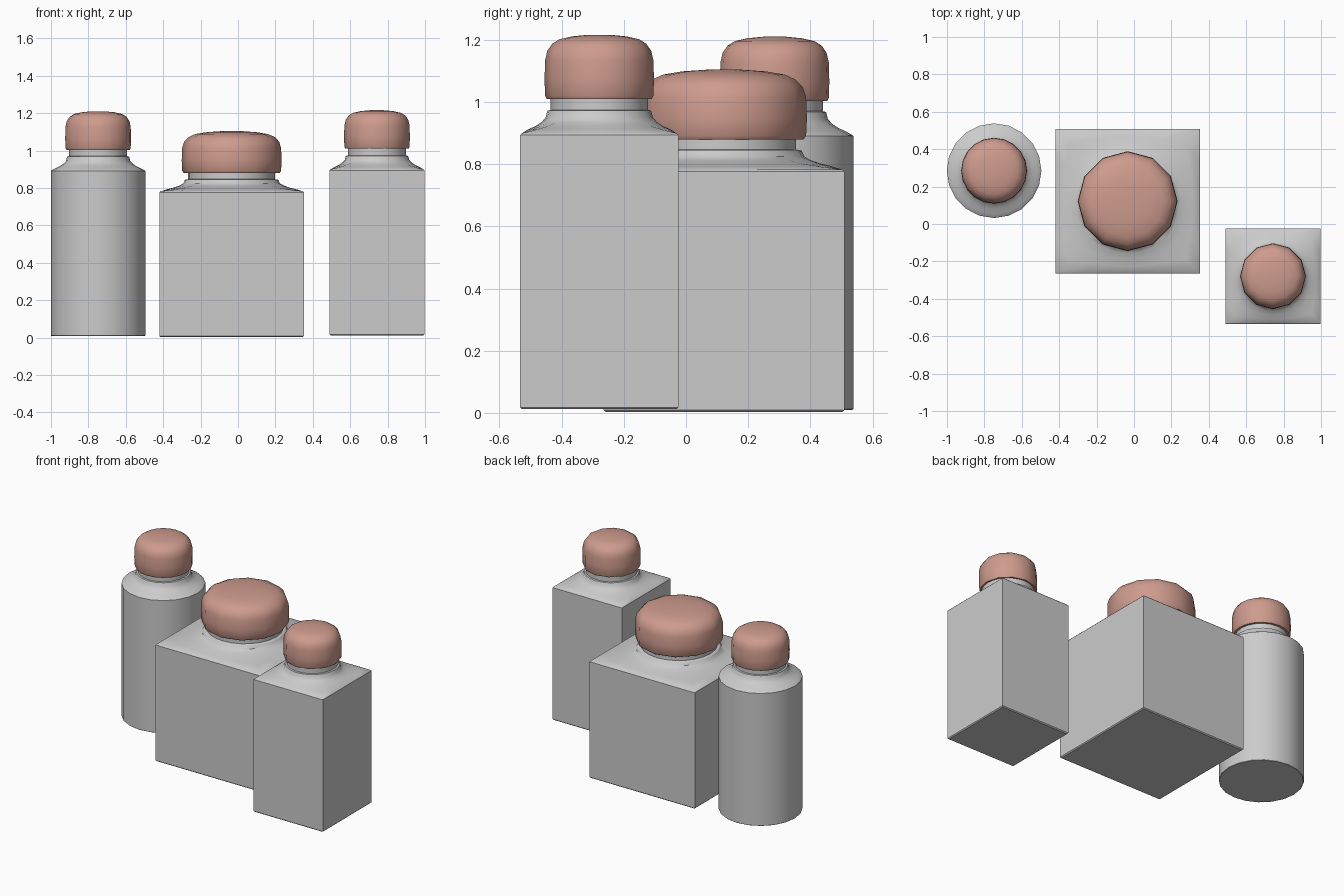
import bpy, bmesh, math

if "Cube" in bpy.data.objects:
    bpy.data.objects.remove(bpy.data.objects["Cube"])

clay = bpy.data.materials.new("cap_clay")
clay.diffuse_color = (0.62, 0.33, 0.27, 1)
clay.use_nodes = True
clay.node_tree.nodes["Principled BSDF"].inputs["Base Color"].default_value = clay.diffuse_color


def loft(name, centre, rings, sides, angle, mat=None):
    """Stack rings (z, radius, squareness) around a vertical axis and close both ends."""
    bm = bmesh.new()
    loops = []
    for z, r, sq in rings:
        loop = []
        for i in range(sides):
            a = 2 * math.pi * i / sides
            c, s = math.cos(a), math.sin(a)
            k = r * (1 - sq + sq / max(abs(c), abs(s)))
            loop.append(bm.verts.new((centre[0] + k * c, centre[1] + k * s, z)))
        loops.append(loop)
    for lo, hi in zip(loops, loops[1:]):
        for i in range(sides):
            j = (i + 1) % sides
            bm.faces.new((lo[i], lo[j], hi[j], hi[i]))
    bm.faces.new(loops[0][::-1])
    bm.faces.new(loops[-1])
    me = bpy.data.meshes.new(name)
    bm.to_mesh(me)
    bm.free()
    ob = bpy.data.objects.new(name, me)
    bpy.context.collection.objects.link(ob)
    if mat:
        me.materials.append(mat)
    bpy.ops.object.select_all(action='DESELECT')
    ob.select_set(True)
    bpy.context.view_layer.objects.active = ob
    bpy.ops.object.shade_smooth_by_angle(angle=math.radians(angle))


def bottle(name, centre, half, base, top, neck, collar_z, cap_r, cap_z, cap_top, square, sides, cap_sides):
    # body, concave shoulder, collar and neck in one skin
    h = collar_z - top
    w = half - neck
    e = 0.006 if square else 0.002
    body = [(base, half - e, square), (base + e, half, square),
            (top - e, half, square), (top, half - e, square)]
    for t, f, q in ((0.16, 0.76, 0.6), (0.32, 0.5, 0.3), (0.5, 0.3, 0.1),
                    (0.68, 0.17, 0), (0.95, 0.12, 0), (1.0, 0.10, 0), (1.03, 0.0, 0)):
        body.append((top + h * t, neck + w * f, q * square))
    body.append((cap_z + 0.02, neck, 0))
    loft(name + "_body", centre, body, sides, 40)

    # soft rounded cap
    H = cap_top - cap_z
    shape = ((0, 0.90), (0.0, 0.96), (0.05, 0.99), (0.3, 1.0), (0.6, 0.99), (0.75, 0.95),
             (0.86, 0.86), (0.93, 0.73), (0.975, 0.5), (1.0, 0.2))
    loft(name + "_cap", centre, [(cap_z + H * t, cap_r * f, 0) for t, f in shape],
         cap_sides, 50, clay)


bottle("round_bottle", (-0.748, 0.285), 0.253, 0.01, 0.893, 0.155, 0.968,
       0.176, 1.003, 1.21, 0, 20, 20)
bottle("wide_square_bottle", (-0.034, 0.122), 0.387, 0.003, 0.782, 0.232, 0.845,
       0.267, 0.88, 1.104, 1, 24, 12)
bottle("slim_square_bottle", (0.743, -0.279), 0.255, 0.012, 0.899, 0.156, 0.972,
       0.176, 1.01, 1.216, 1, 24, 12)
